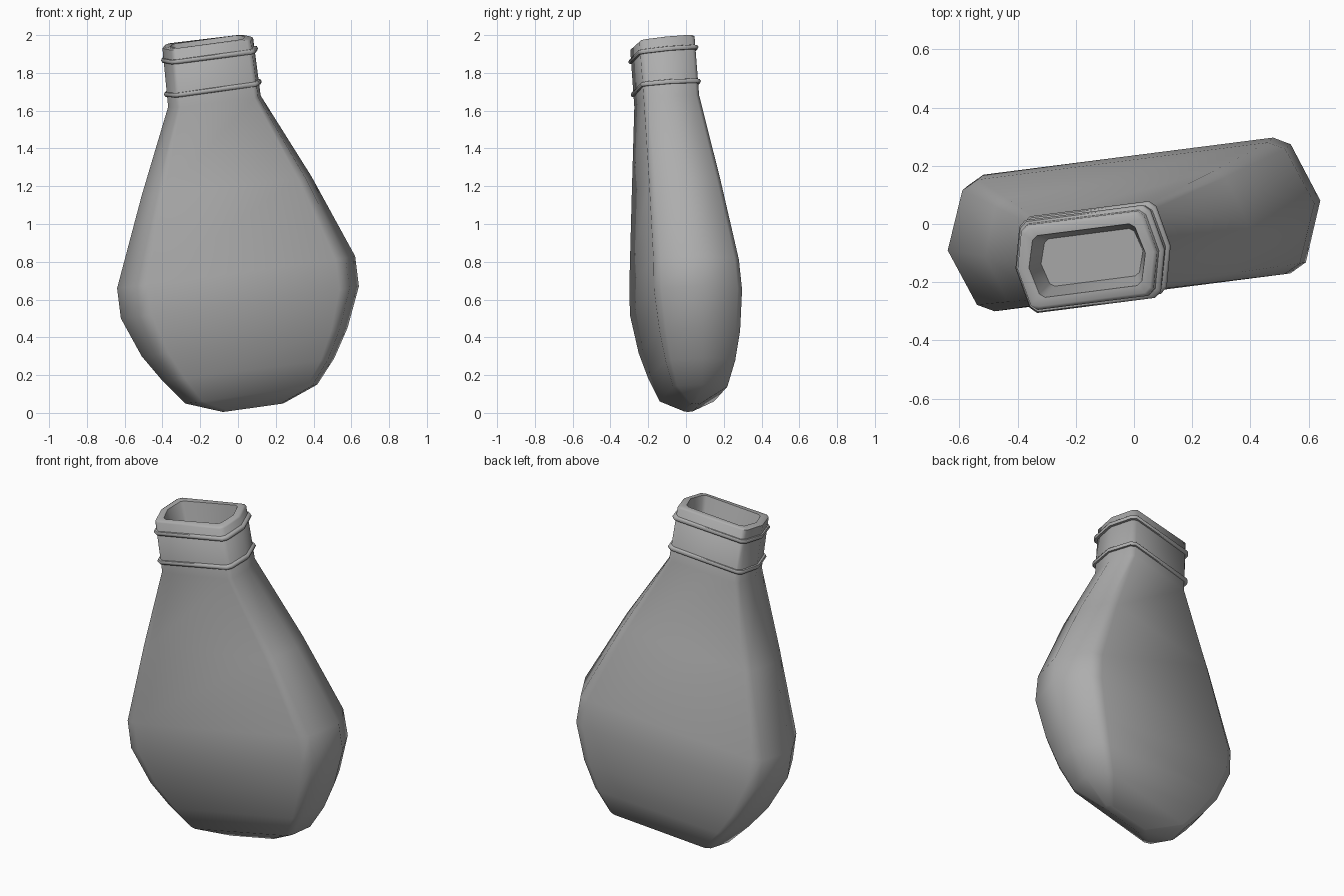
import bpy, bmesh, math
from mathutils import Vector

cube = bpy.data.objects.get("Cube")
if cube:
    bpy.data.objects.remove(cube, do_unlink=True)

grey = bpy.data.materials.new("plain_grey")
grey.use_nodes = True
COLOUR = (0.42, 0.42, 0.42, 1)
grey.diffuse_color = COLOUR
grey.node_tree.nodes["Principled BSDF"].inputs["Base Color"].default_value = COLOUR

YAW = math.radians(7.3)
# Ten-sided section: long flat sides, chamfered corners, pointed ends
QUARTER = [(1, 0), (0.88, 0.87), (0.79, 1)]
HALF = QUARTER + [(-u, v) for u, v in reversed(QUARTER)]
SECTION = HALF + [(u, -v) for u, v in HALF[-2:0:-1]]


def ring(xl, zl, xr, zr, cy, depth, tilt=0.0, grow=0.0, lift=0.0):
    """Slanted section between two end points, turned about z."""
    a = (xr - xl) / 2 + grow
    b = depth + grow
    cx, cz = (xl + xr) / 2, (zl + zr) / 2
    return [Vector((cx + u * a - v * b * math.sin(YAW) - lift * 0.12,
                    cy + u * a * math.tan(YAW) + v * b * math.cos(YAW) - lift * 0.08,
                    cz + u * (zr - zl) / 2 + v * b * tilt + lift))
            for u, v in SECTION]


def loft(name, rings, closed=False):
    bm = bmesh.new()
    loops = [[bm.verts.new(p) for p in r] for r in rings]
    n = len(SECTION)
    pairs = list(zip(loops, loops[1:]))
    if closed:
        pairs.append((loops[-1], loops[0]))
    else:
        bm.faces.new(loops[0])
        bm.faces.new(loops[-1])
    for low, high in pairs:
        for i in range(n):
            j = (i + 1) % n
            bm.faces.new((low[i], low[j], high[j], high[i]))
    bmesh.ops.recalc_face_normals(bm, faces=bm.faces)
    mesh = bpy.data.meshes.new(name)
    bm.to_mesh(mesh)
    bm.free()
    mesh.materials.append(grey)
    obj = bpy.data.objects.new(name, mesh)
    bpy.context.collection.objects.link(obj)
    bpy.ops.object.select_all(action="DESELECT")
    obj.select_set(True)
    bpy.context.view_layer.objects.active = obj
    bpy.ops.object.shade_smooth_by_angle(angle=math.radians(58))
    return obj


# Flask: bottom to neck, over the lip and down into the mouth
lip = (-0.40, 1.93, 0.08, 1.985, -0.125, 0.147, 0.10)
loft("flask_body", [
    ring(-0.08, 0.005, 0.24, 0.05, 0.03, 0.025),
    ring(-0.28, 0.05, 0.42, 0.15, 0.04, 0.145),
    ring(-0.40, 0.17, 0.51, 0.29, 0.03, 0.186),
    ring(-0.51, 0.30, 0.58, 0.45, 0.018, 0.215),
    ring(-0.62, 0.50, 0.64, 0.67, 0.0, 0.235),
    ring(-0.64, 0.66, 0.62, 0.83, -0.01, 0.228),
    ring(-0.51, 1.15, 0.39, 1.25, -0.053, 0.19),
    ring(-0.37, 1.62, 0.12, 1.68, -0.102, 0.148, 0.05),
    ring(*lip),
    ring(*lip, grow=-0.012, lift=0.008),
    ring(*lip, grow=-0.04, lift=0.008),
    ring(*lip, grow=-0.065, lift=-0.13),
])

# Two raised bands round the neck
bands = {"lower_neck_band": (-0.378, 1.685, 0.112, 1.755, -0.107, 0.147, 0.06),
         "upper_neck_band": (-0.393, 1.865, 0.092, 1.93, -0.12, 0.147, 0.09)}
for name, place in bands.items():
    profile = [(-0.01, -0.013), (0.009, -0.011), (0.014, 0), (0.009, 0.011), (-0.01, 0.013)]
    loft(name, [ring(*place, grow=g, lift=h) for g, h in profile], closed=True)
